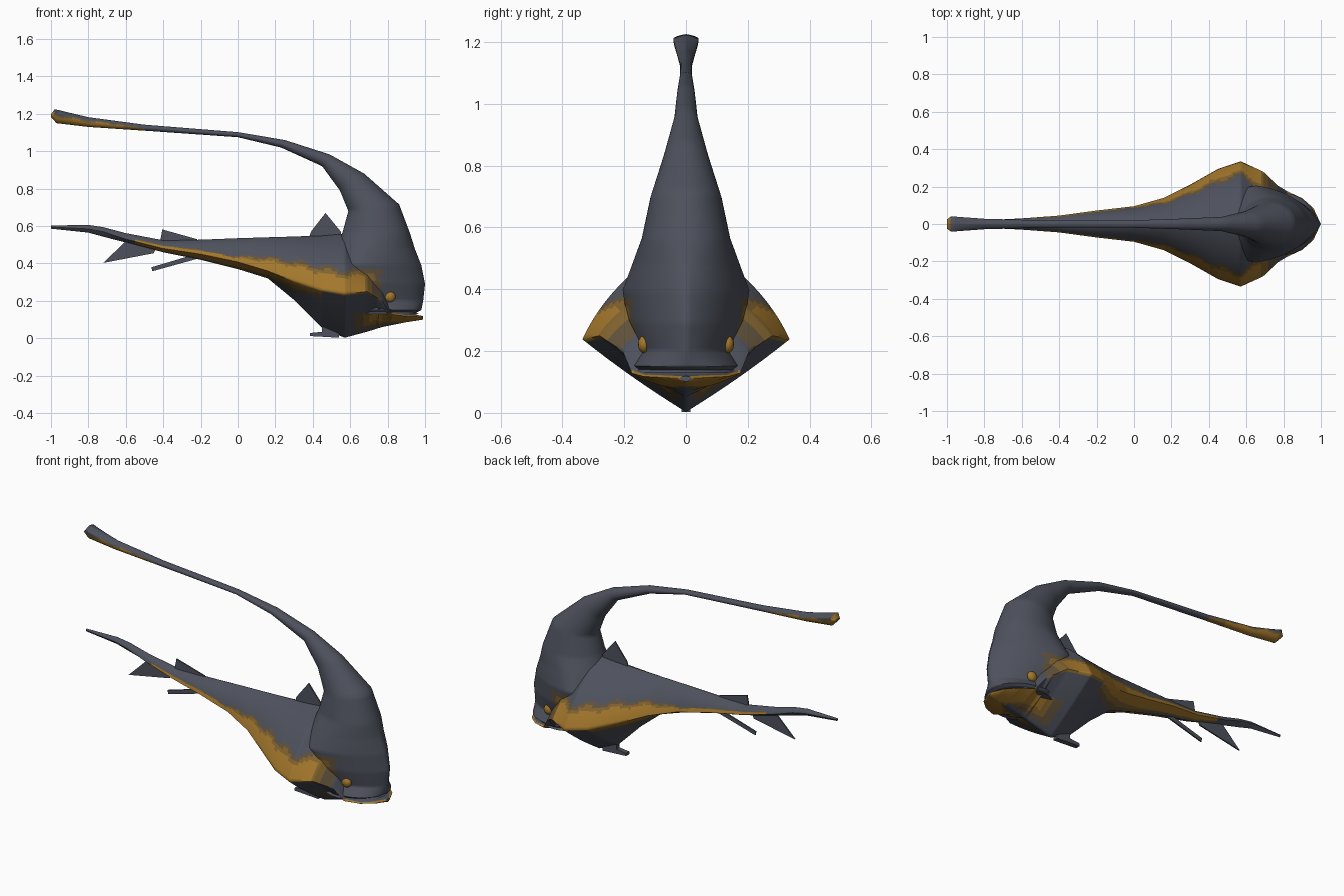
import bpy, bmesh, math
from mathutils import Vector

if "Cube" in bpy.data.objects:
    bpy.data.objects.remove(bpy.data.objects["Cube"])


def material(name, rgb):
    m = bpy.data.materials.new(name)
    m.diffuse_color = (*rgb, 1)
    m.use_nodes = True
    m.node_tree.nodes["Principled BSDF"].inputs["Base Color"].default_value = m.diffuse_color
    return m


SLATE, GOLD, BRONZE, UMBER = 0, 1, 2, 3
MATS = [material("slate skin", (0.075, 0.083, 0.108)),
        material("gold marking", (0.37, 0.185, 0.025)),
        material("bronze marking", (0.22, 0.125, 0.028)),
        material("umber marking", (0.12, 0.085, 0.045))]


def finish(name, bm, angle=75):
    bmesh.ops.recalc_face_normals(bm, faces=bm.faces)
    me = bpy.data.meshes.new(name)
    bm.to_mesh(me)
    bm.free()
    for m in MATS:
        me.materials.append(m)
    ob = bpy.data.objects.new(name, me)
    bpy.context.collection.objects.link(ob)
    bpy.context.view_layer.objects.active = ob
    ob.select_set(True)
    bpy.ops.object.shade_smooth_by_angle(angle=math.radians(angle))
    ob.select_set(False)
    return ob


def half_curve(end, ridge, e, n):
    """Points from a centre-line end to the side ridge; e = 0 straight, 1 elliptical."""
    pts = []
    for i in range(n + 1):
        s = i / n
        y = (1 - e) * s + e * math.sin(s * math.pi / 2)
        t = (1 - e) * s + e * (1 - math.cos(s * math.pi / 2))
        p = end.lerp(ridge, t)
        pts.append(Vector((p.x, ridge.y * y, p.z)))
    return pts


def ring(a, b, ridge, ea, eb, n):
    side = half_curve(a, ridge, ea, n) + half_curve(b, ridge, eb, n)[-2::-1]
    return side + [Vector((p.x, -p.y, p.z)) for p in side[-2:0:-1]]


def loft(name, rows, section, sub, n, paint):
    """Skin the sections made from the rows, with sub straight steps between rows."""
    full = []
    for r0, r1 in zip(rows, rows[1:]):
        for k in range(sub):
            full.append([u + (v - u) * k / sub for u, v in zip(r0, r1)])
    full.append(rows[-1])
    bm = bmesh.new()
    rings = [[bm.verts.new(p) for p in ring(*section(r), n)] for r in full]
    for i in range(len(rings) - 1):
        r0, r1 = rings[i], rings[i + 1]
        row = [(u + v) / 2 for u, v in zip(full[i], full[i + 1])]
        for j in range(len(r0)):
            k = (j + 1) % len(r0)
            f = bm.faces.new((r0[j], r0[k], r1[k], r1[j]))
            f.material_index = paint(f.calc_center_median(), row)
    bm.faces.new(rings[0])
    bm.faces.new(rings[-1])
    return finish(name, bm)


# Body and lower jaw: x, belly z, ridge z, back z, half width, back roundness
BODY = [(-1.0, .586, .595, .603, .006, .5), (-.8, .565, .585, .606, .02, .6),
        (-.72, .543, .57, .594, .024, .6), (-.6, .512, .53, .562, .03, .7),
        (-.4, .46, .48, .524, .045, .7), (-.2, .42, .45, .527, .072, .6),
        (0, .37, .408, .535, .095, .6), (.16, .32, .36, .54, .14, .5),
        (.3, .205, .305, .544, .21, .5), (.45, .055, .258, .55, .295, .45),
        (.57, .003, .238, .56, .335, .45), (.69, .035, .25, .44, .28, .4),
        (.77, .06, .2, .32, .205, .4), (.82, .07, .128, .17, .175, .5),
        (.9, .086, .118, .15, .138, .6), (.96, .095, .115, .124, .085, .8),
        (.99, .1, .112, .119, .02, .8)]

# Gold band limits relative to the ridge: x, lower, upper
BAND = [(-.55, -.008, .008), (-.2, -.02, .018), (0, -.026, .02), (.16, -.02, .055),
        (.3, -.02, .078), (.45, -.004, .09), (.57, -.004, .088), (.8, -.004, .075)]


def band_limits(x):
    for (x0, l0, h0), (x1, l1, h1) in zip(BAND, BAND[1:]):
        if x <= x1:
            t = (x - x0) / (x1 - x0)
            return l0 + (l1 - l0) * t, h0 + (h1 - h0) * t
    return BAND[-1][1:]


def body_section(r):
    x, lo, mid, hi, w, e = r
    return (Vector((x, 0, lo)), Vector((x, 0, hi)), Vector((x, w, mid)),
            .08 if x < .75 else .35, e)


def body_paint(c, r):
    x, d = c.x, c.z - r[2]
    if x > .62 and c.z < .135 and d < .006:         # jaw patch
        if abs(c.y) < .022 and x < .88:
            return SLATE
        e = min((x - .62) * .55, c.z - .04, (abs(c.y) + max(0, x - .84) - .015) * .8)
        return GOLD if e > .045 else BRONZE if e > .025 else UMBER if e > 0 else SLATE
    if -.55 < x < .78:                              # side band
        lo, hi = band_limits(x)
        grow = min(1, max(0, (x + .1) / .5))
        hi += min(1, max(0, x + .3)) * .013 * math.sin(x * 42)
        out = max(lo - d, d - hi, (x - .68) * .5)   # distance outside the gold
        if d < -.012 and x > .45:
            return SLATE
        if out < 0:
            return GOLD
        if out < .003 + .017 * grow:
            return BRONZE
        if out < .005 + .035 * grow:
            return UMBER
    return SLATE


loft("body", BODY, body_section, 12, 24, body_paint)

# Head sweeping into the long crest:
# inner x, z, outer x, z, ridge fraction, half width, front roundness
HEAD = [(.60, .13, .965, .13, .45, .165, 1), (.62, .142, .955, .139, .45, .158, 1),
        (.60, .156, .98, .15, .45, .17, 1), (.58, .2, .99, .2, .38, .148, .7),
        (.53, .3, 1.0, .29, .34, .19, .62), (.50, .4, .98, .39, .32, .205, .7),
        (.53, .49, .945, .48, .4, .172, .85), (.56, .57, .92, .56, .5, .143, 1),
        (.59, .68, .862, .715, .5, .115, 1),
        (.545, .79, .675, .88, .5, .07, 1), (.45, .92, .49, .983, .5, .038, 1),
        (.23, 1.02, .25, 1.06, .5, .028, 1), (0, 1.075, 0, 1.102, .5, .02, 1),
        (-.5, 1.11, -.5, 1.142, .5, .02, 1), (-.8, 1.13, -.8, 1.182, .55, .028, .6),
        (-.97, 1.15, -.98, 1.225, .82, .041, .5), (-1.0, 1.182, -1.0, 1.198, .6, .025, .5)]


def head_section(r):
    a, b = Vector((r[0], 0, r[1])), Vector((r[2], 0, r[3]))
    ridge = a.lerp(b, r[4])
    ridge.y = r[5]
    return a, b, ridge, 1, r[6]


def head_paint(c, r):
    if c.x < -.5:                                   # underside of the crest end
        t = (c.z - r[1]) / max(r[3] - r[1], .001)
        t += .08 * math.sin(c.x * 45)
        if c.x < -.982 or t < .5:
            return GOLD if c.x < -.6 else BRONZE
        if t < .62 and c.x < -.6:
            return BRONZE
    if .27 < c.z < .375 and .6 < c.x < .765 and abs(c.y) > .12:
        return BRONZE if c.x < .725 and c.z < .35 else UMBER   # front end of the side band
    return SLATE


loft("head_and_crest", HEAD, head_section, 8, 16, head_paint)


# Fins: thin plates on the centre line
def plate(name, outline, thick=.008):
    bm = bmesh.new()
    face = bm.faces.new([bm.verts.new((x, -thick / 2, z)) for x, z in outline])
    out = bmesh.ops.extrude_face_region(bm, geom=[face])
    for v in out["geom"]:
        if isinstance(v, bmesh.types.BMVert):
            v.co.y += thick
    finish(name, bm, 20)


plate("dorsal_fin", [(.38, .54), (.39, .57), (.468, .67), (.55, .57), (.55, .54)])
plate("rear_dorsal_fin", [(-.42, .5), (-.405, .582), (-.22, .53), (-.22, .5)])
plate("tail_fin", [(-.72, .403), (-.6, .52), (-.44, .48), (-.45, .455)])
plate("anal_fin", [(-.46, .358), (-.462, .38), (-.26, .44), (-.2, .43)])
plate("belly_fin", [(.385, .012), (.385, .028), (.45, .035), (.45, .07), (.54, .05), (.54, .003)], .03)

# Eyes
for side, label in ((1, "left"), (-1, "right")):
    bm = bmesh.new()
    bmesh.ops.create_uvsphere(bm, u_segments=12, v_segments=8, radius=1)
    for v in bm.verts:
        v.co = Vector((.812 + v.co.x * .03, side * .135 + v.co.y * .021, .222 + v.co.z * .029))
    for f in bm.faces:
        f.material_index = GOLD
    finish(label + "_eye", bm)
